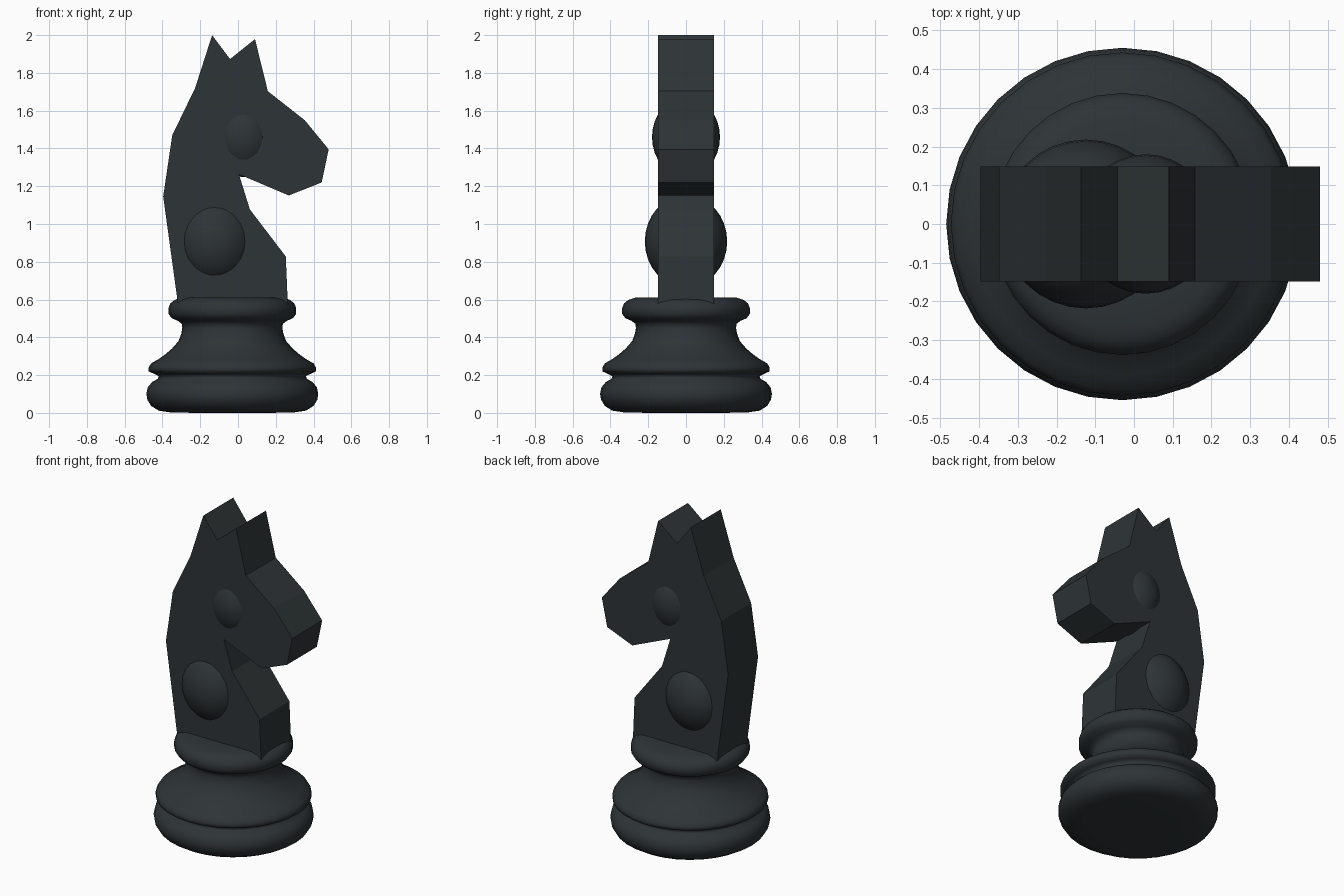
import bpy, bmesh, math

if "Cube" in bpy.data.objects:
    bpy.data.objects.remove(bpy.data.objects["Cube"])

mat = bpy.data.materials.new("dark_slate")
mat.diffuse_color = (0.027, 0.034, 0.037, 1)
mat.use_nodes = True
mat.node_tree.nodes["Principled BSDF"].inputs["Base Color"].default_value = mat.diffuse_color


def add_object(name, bm, smooth):
    bmesh.ops.recalc_face_normals(bm, faces=bm.faces[:])
    for f in bm.faces:
        f.smooth = smooth
    mesh = bpy.data.meshes.new(name)
    bm.to_mesh(mesh)
    bm.free()
    mesh.materials.append(mat)
    ob = bpy.data.objects.new(name, mesh)
    bpy.context.collection.objects.link(ob)
    return ob


def lathe(name, profile, cx, sides=32):
    bm = bmesh.new()
    rings = []
    for r, z in profile:
        rings.append([bm.verts.new((cx + r * math.cos(2 * math.pi * i / sides),
                                    r * math.sin(2 * math.pi * i / sides), z))
                      for i in range(sides)])
    for a, b in zip(rings, rings[1:]):
        for i in range(sides):
            j = (i + 1) % sides
            bm.faces.new((a[i], a[j], b[j], b[i]))
    bm.faces.new(rings[0])
    bm.faces.new(rings[-1])
    return add_object(name, bm, True)


def prism(name, outline, half):
    bm = bmesh.new()
    face = bm.faces.new([bm.verts.new((x, -half, z)) for x, z in outline])
    ext = bmesh.ops.extrude_face_region(bm, geom=[face], use_keep_orig=True)
    for v in ext["geom"]:
        if isinstance(v, bmesh.types.BMVert):
            v.co.y = half
    return add_object(name, bm, False)


def ellipsoid(name, center, radii):
    bm = bmesh.new()
    bmesh.ops.create_uvsphere(bm, u_segments=32, v_segments=16, radius=1)
    bmesh.ops.scale(bm, vec=radii, verts=bm.verts)
    bmesh.ops.translate(bm, vec=center, verts=bm.verts)
    return add_object(name, bm, True)


# Turned pedestal with two foot rings, waist and collar
lathe("pedestal", [
    (0.20, 0.0), (0.33, 0.003), (0.39, 0.012), (0.43, 0.037), (0.45, 0.07),
    (0.455, 0.10), (0.448, 0.135), (0.425, 0.163), (0.395, 0.18), (0.39, 0.195),
    (0.415, 0.207), (0.443, 0.22), (0.443, 0.24), (0.43, 0.262), (0.39, 0.285),
    (0.355, 0.31), (0.32, 0.34), (0.285, 0.38), (0.27, 0.42), (0.265, 0.45),
    (0.268, 0.472), (0.29, 0.488), (0.322, 0.502), (0.338, 0.525), (0.338, 0.555),
    (0.328, 0.58), (0.305, 0.598), (0.27, 0.61), (0.15, 0.61)], -0.03)

# Flat-sided horse head and neck
prism("horse_head", [
    (-0.137, 2.0), (-0.042, 1.873), (0.09, 1.979), (0.158, 1.703),
    (0.354, 1.549), (0.48, 1.395), (0.443, 1.22), (0.269, 1.151),
    (0.005, 1.263), (0.063, 1.077), (0.253, 0.828), (0.264, 0.57),
    (-0.317, 0.57), (-0.396, 1.146), (-0.348, 1.47), (-0.227, 1.72)], 0.148)

# Bulges passing through both sides
ellipsoid("cheek_bulge", (0.03, 0, 1.46), (0.175, 0.18, 0.212))
ellipsoid("shoulder_bulge", (-0.124, 0, 0.908), (0.22, 0.218, 0.245))
